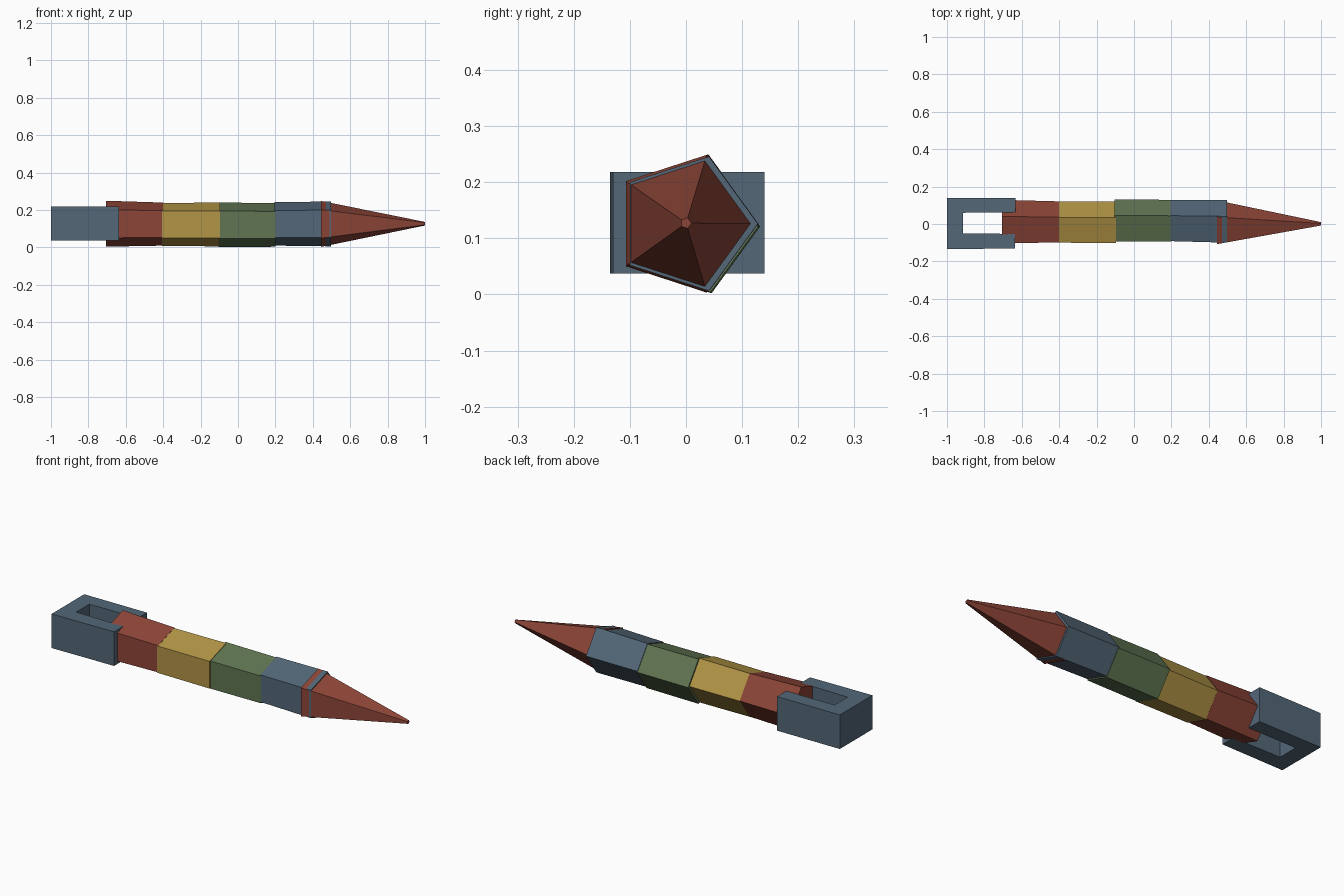
import bpy, bmesh, math

if "Cube" in bpy.data.objects:
    bpy.data.objects.remove(bpy.data.objects["Cube"])


def material(name, srgb):
    m = bpy.data.materials.new(name)
    m.diffuse_color = (*[(c / 255) ** 2.2 for c in srgb], 1)
    m.use_nodes = True
    m.node_tree.nodes["Principled BSDF"].inputs["Base Color"].default_value = m.diffuse_color
    return m


RED = material("brick red", (140, 71, 58))
YELLOW = material("ochre yellow", (176, 147, 71))
GREEN = material("moss green", (96, 116, 83))
BLUE = material("slate blue", (84, 103, 119))


def finish(name, bm, mat):
    bmesh.ops.recalc_face_normals(bm, faces=bm.faces)
    me = bpy.data.meshes.new(name)
    bm.to_mesh(me)
    bm.free()
    me.materials.append(mat)
    ob = bpy.data.objects.new(name, me)
    bpy.context.collection.objects.link(ob)
    return ob


def prism(name, mat, ends):
    """Five-sided tube between two rings, each (x, y, z, radius)."""
    bm = bmesh.new()
    rings = []
    for x, y, z, r in ends:
        rings.append([bm.verts.new((x, y + r * math.cos(math.tau * i / 5),
                                    z + r * math.sin(math.tau * i / 5)))
                      for i in range(5)])
    a, b = rings
    for i in range(5):
        j = (i + 1) % 5
        bm.faces.new((a[i], a[j], b[j], b[i]))
    bm.faces.new(a)
    bm.faces.new(b)
    return finish(name, bm, mat)


# Barrel: four slightly uneven five-sided bands
prism("rear_band", RED, [(-0.705, 0.0, 0.127, 0.129), (-0.40, 0.0, 0.125, 0.121)])
prism("yellow_band", YELLOW, [(-0.405, -0.002, 0.123, 0.121), (-0.095, -0.002, 0.123, 0.123)])
prism("green_band", GREEN, [(-0.105, 0.007, 0.121, 0.125), (0.20, 0.006, 0.121, 0.123)])
prism("front_band", BLUE, [(0.195, 0.007, 0.126, 0.122), (0.498, 0.002, 0.126, 0.126)])

# Pointed tip, its base sunk into the front band
prism("tip", RED, [(0.445, -0.003, 0.126, 0.129), (1.0, 0.0, 0.127, 0.01)])

# Forked clip: U outline seen from above, extruded upwards
outline = [(-1.0, -0.135), (-0.637, -0.13), (-0.637, -0.053), (-0.915, -0.05),
           (-0.915, 0.06), (-0.633, 0.063), (-0.633, 0.14), (-1.0, 0.138)]
bm = bmesh.new()
low = [bm.verts.new((x, y, 0.037)) for x, y in outline]
high = [bm.verts.new((x, y, 0.218)) for x, y in outline]
for i in range(8):
    j = (i + 1) % 8
    bm.faces.new((low[i], low[j], high[j], high[i]))
bm.faces.new(low)
bm.faces.new(high)
finish("forked_clip", bm, BLUE)
